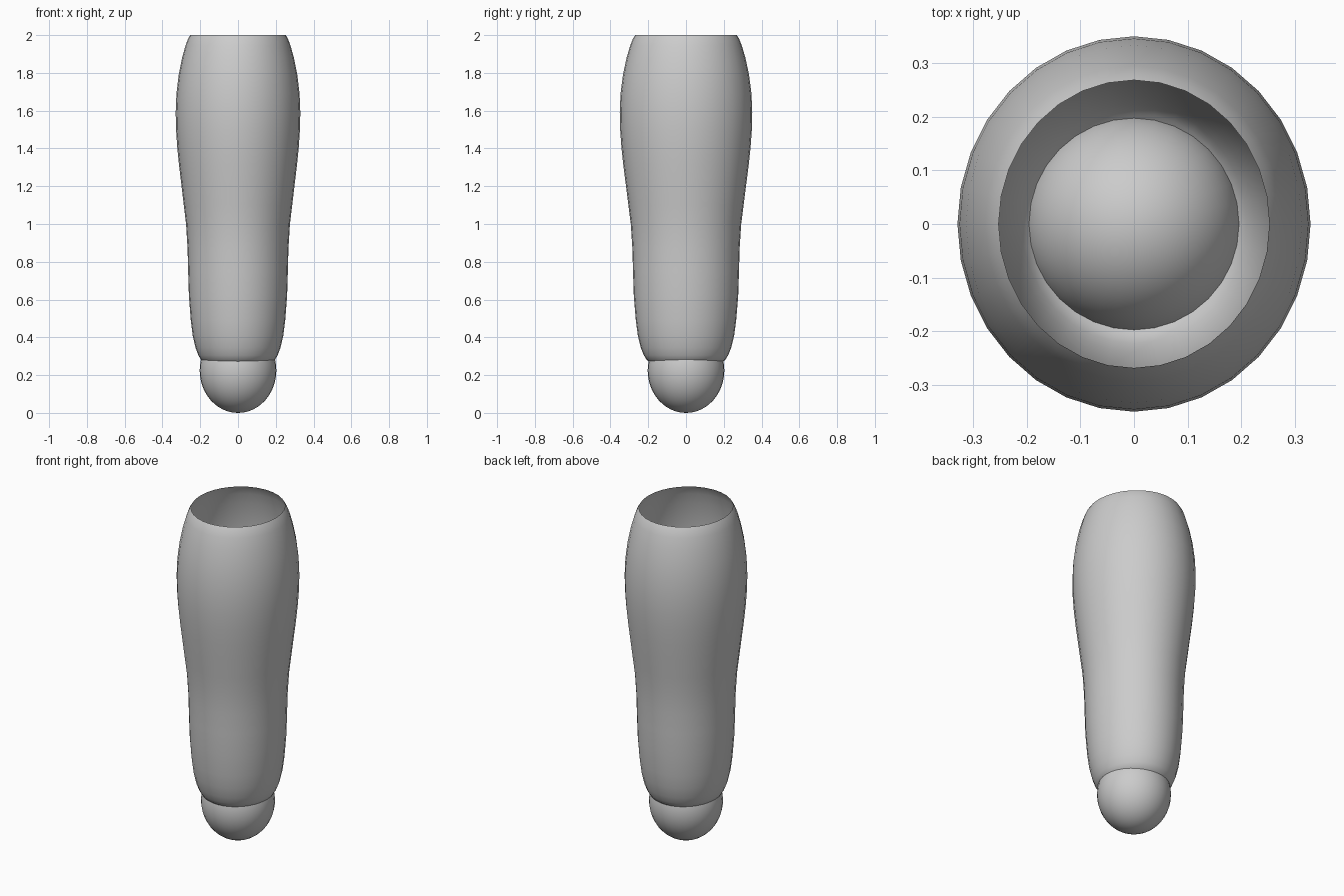
import bpy, bmesh, math

cube = bpy.data.objects.get("Cube")
if cube:
    bpy.data.objects.remove(cube, do_unlink=True)

SEGMENTS = 32

grey = bpy.data.materials.new("light grey")
grey.use_nodes = True
colour = (0.6, 0.6, 0.6, 1)
grey.diffuse_color = colour
grey.node_tree.nodes["Principled BSDF"].inputs["Base Color"].default_value = colour


def add_object(name, bm):
    bmesh.ops.recalc_face_normals(bm, faces=bm.faces)
    mesh = bpy.data.meshes.new(name)
    bm.to_mesh(mesh)
    bm.free()
    mesh.materials.append(grey)
    mesh.polygons.foreach_set("use_smooth", [True] * len(mesh.polygons))
    obj = bpy.data.objects.new(name, mesh)
    bpy.context.collection.objects.link(obj)
    return obj


# Limb sleeve: open oval shell lofted through (half width, height) rings
profile = [(0.175, 0.265), (0.195, 0.28), (0.21, 0.305), (0.225, 0.345),
           (0.24, 0.41), (0.25, 0.49), (0.26, 0.62), (0.264, 0.75),
           (0.267, 0.87), (0.275, 1.0), (0.287, 1.1), (0.3, 1.21),
           (0.312, 1.31), (0.322, 1.41), (0.328, 1.5), (0.33, 1.59),
           (0.326, 1.69), (0.314, 1.79), (0.296, 1.88), (0.278, 1.945),
           (0.265, 1.98), (0.253, 2.0)]
DEPTH = 1.063
bm = bmesh.new()
rings = []
for r, z in profile:
    angles = [math.tau * i / SEGMENTS for i in range(SEGMENTS)]
    rings.append([bm.verts.new((r * math.cos(a), DEPTH * r * math.sin(a), z))
                  for a in angles])
for low, high in zip(rings, rings[1:]):
    for i in range(SEGMENTS):
        j = (i + 1) % SEGMENTS
        bm.faces.new((low[i], low[j], high[j], high[i]))
add_object("limb_sleeve", bm)

# Joint ball: slightly tall ball seated in the lower end of the sleeve
bm = bmesh.new()
bmesh.ops.create_uvsphere(bm, u_segments=SEGMENTS, v_segments=24, radius=1)
bmesh.ops.scale(bm, vec=(0.203, 0.203, 0.225), verts=bm.verts)
bmesh.ops.translate(bm, vec=(0, 0, 0.225), verts=bm.verts)
add_object("joint_ball", bm)
